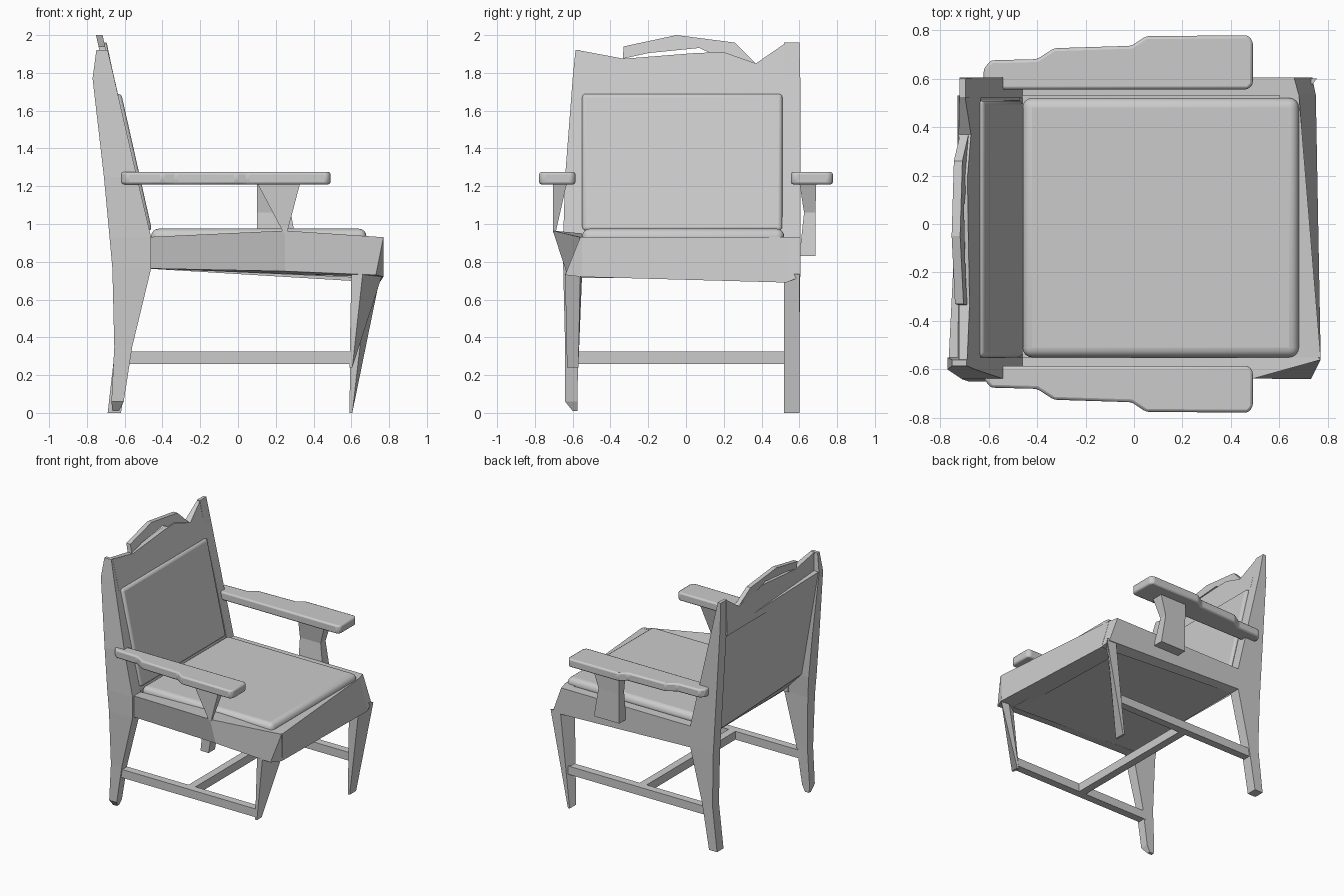
import bpy
import bmesh

cube = bpy.data.objects.get("Cube")
if cube:
    bpy.data.objects.remove(cube, do_unlink=True)

grey = bpy.data.materials.new("plain_grey")
grey.use_nodes = True
shade = (0.6, 0.6, 0.6, 1)
grey.diffuse_color = shade
grey.node_tree.nodes["Principled BSDF"].inputs["Base Color"].default_value = shade


def finish(name, bm, bevel=0, segments=3):
    """Turn a bmesh into an object, optionally with rounded edges."""
    bmesh.ops.recalc_face_normals(bm, faces=bm.faces)
    mesh = bpy.data.meshes.new(name)
    bm.to_mesh(mesh)
    bm.free()
    mesh.materials.append(grey)
    obj = bpy.data.objects.new(name, mesh)
    bpy.context.collection.objects.link(obj)
    if bevel:
        mod = obj.modifiers.new("rounding", "BEVEL")
        mod.width = bevel
        mod.segments = segments
        mod.limit_method = "ANGLE"
        bpy.ops.object.select_all(action="DESELECT")
        obj.select_set(True)
        bpy.context.view_layer.objects.active = obj
        bpy.ops.object.shade_smooth_by_angle()


def skin(name, rings, **options):
    """Join matching rings of points into a closed solid."""
    bm = bmesh.new()
    loops = [[bm.verts.new(p) for p in ring] for ring in rings]
    for low, high in zip(loops, loops[1:]):
        for i in range(len(low)):
            j = (i + 1) % len(low)
            bm.faces.new((low[i], low[j], high[j], high[i]))
    bm.faces.new(loops[0])
    bm.faces.new(loops[-1])
    finish(name, bm, **options)


def bar(name, rows, **options):
    """Loft upright rectangles: each row is a height, an x range and a y range."""
    rings = [[(x0, y0, z), (x1, y0, z), (x1, y1, z), (x0, y1, z)]
             for z, x0, x1, y0, y1 in rows]
    skin(name, rings, **options)


def box(name, x0, x1, y0, y1, z0, z1, **options):
    bar(name, [(z0, x0, x1, y0, y1), (z1, x0, x1, y0, y1)], **options)


def across(name, sections):
    """Loft (x, z) profiles, each placed at its own y."""
    skin(name, [[(x, y, z) for x, z in profile] for y, profile in sections])


def along(name, sections):
    """Loft (y, z) profiles, each placed at its own x."""
    skin(name, [[(x, y, z) for y, z in profile] for x, profile in sections])


# Back posts, each one running from foot to top
bar("right_back_post", [
    (0.01, -0.665, -0.63, -0.6, -0.575),
    (0.06, -0.67, -0.605, -0.64, -0.575),
    (0.35, -0.655, -0.56, -0.64, -0.57),
    (0.765, -0.665, -0.46, -0.65, -0.56),
    (0.93, -0.68, -0.46, -0.65, -0.55),
    (1.25, -0.71, -0.535, -0.64, -0.55),
    (1.77, -0.77, -0.655, -0.6, -0.55),
    (1.92, -0.75, -0.69, -0.585, -0.56)])
bar("left_back_post", [
    (0, -0.69, -0.62, 0.52, 0.6),
    (0.35, -0.65, -0.56, 0.52, 0.6),
    (0.765, -0.66, -0.46, 0.52, 0.605),
    (0.93, -0.67, -0.46, 0.52, 0.605),
    (1.77, -0.72, -0.655, 0.52, 0.605),
    (1.96, -0.72, -0.695, 0.52, 0.6)])

# Front legs: diagonal fins tapering to the foot
for name, y0, y1, foot, top in (
        ("right_front_leg", -0.63, -0.57, 0.24,
         [(0.6, -0.62), (0.66, -0.64), (0.765, -0.56), (0.7, -0.55)]),
        ("left_front_leg", 0.52, 0.6, 0,
         [(0.6, 0.52), (0.69, 0.52), (0.755, 0.6), (0.67, 0.6)])):
    skin(name, [[(0.59, y0, foot), (0.605, y0, foot), (0.605, y1, foot), (0.59, y1, foot)],
                [(x, y, 0.735) for x, y in top]])

# Seat frame, with the right rail bulging out to meet its arm support
skin("right_seat_rail", [
    [(-0.5, -0.55, 0.765), (-0.5, -0.63, 0.765), (-0.5, -0.63, 0.93), (-0.5, -0.55, 0.93)],
    [(0.25, -0.55, 0.735), (0.25, -0.635, 0.75), (0.25, -0.705, 0.965), (0.25, -0.55, 0.95)],
    [(0.77, -0.55, 0.72), (0.73, -0.64, 0.73), (0.77, -0.56, 0.93), (0.76, -0.55, 0.93)]])
skin("left_seat_rail", [
    [(-0.5, 0.53, 0.765), (-0.5, 0.605, 0.765), (-0.5, 0.605, 0.93), (-0.5, 0.53, 0.93)],
    [(0.75, 0.53, 0.69), (0.735, 0.605, 0.72), (0.66, 0.605, 0.93), (0.68, 0.53, 0.93)]])
across("front_seat_rail", [
    (-0.55, [(0.6, 0.72), (0.77, 0.72), (0.77, 0.93), (0.6, 0.93)]),
    (0.535, [(0.6, 0.69), (0.75, 0.69), (0.68, 0.93), (0.6, 0.93)])])
across("seat_base", [(y, [(-0.46, 0.765), (0.65, 0.715), (0.65, 0.9), (-0.46, 0.9)])
                     for y in (-0.56, 0.54)])
box("seat_cushion", -0.46, 0.68, -0.55, 0.52, 0.82, 0.975, bevel=0.04, segments=4)

# Backrest: a slightly twisted panel set between the posts, and its cushion
across("back_panel", [
    (-0.57, [(-0.46, 0.77), (-0.62, 0.94), (-0.765, 1.78), (-0.66, 1.78), (-0.47, 0.95)]),
    (0.53, [(-0.46, 0.77), (-0.6, 0.875), (-0.71, 1.71), (-0.645, 1.71), (-0.47, 0.95)])])
bar("back_cushion", [
    (0.965, -0.56, -0.455, -0.55, 0.51),
    (1.69, -0.68, -0.618, -0.55, 0.51)], bevel=0.02)


def slab(name, outline, setback, depth):
    """Extrude an upright outline backwards from the leaning front plane."""
    def front(z):
        return -0.46 - 0.231 * (z - 0.93) - setback
    skin(name, [[(front(z), y, z) for y, z in outline],
                [(front(z) - depth(z), y, z) for y, z in outline]])


slab("top_rail", [(-0.57, 1.68), (0.53, 1.68), (0.53, 1.96), (0.37, 1.85),
                  (0.2, 1.91), (0.05, 1.905), (-0.33, 1.875), (-0.57, 1.92)],
     0, lambda z: 0.095 - 0.26 * (z - 1.68))
slab("top_handle", [(0.37, 1.85), (0.26, 1.96), (-0.05, 2.0), (-0.33, 1.94),
                    (-0.335, 1.875), (-0.2, 1.905), (0.07, 1.932), (0.14, 1.9)],
     0.01, lambda z: 0.035)

# Armrests, widening in steps towards the front
outer_edge = [(-0.62, 0.64), (-0.59, 0.675), (-0.4, 0.68), (-0.33, 0.725),
              (-0.01, 0.735), (0.05, 0.775), (0.47, 0.778), (0.49, 0.755)]
for side, sign, inner in (("right", -1, 0.585), ("left", 1, 0.555)):
    outline = outer_edge + [(0.49, inner + 0.02), (0.47, inner), (-0.62, inner)]
    skin(side + "_armrest", [[(x, sign * y, z) for x, y in outline]
                             for z in (1.21, 1.275)], bevel=0.012, segments=2)

# Arm supports: a pointed wedge on the right, a pinched block on the left
bar("right_arm_support", [
    (0.955, 0.24, 0.26, -0.705, -0.69),
    (1.22, 0.1, 0.33, -0.705, -0.63)])
bar("left_arm_support", [
    (0.83, 0.1, 0.32, 0.6, 0.685),
    (1.06, 0.1, 0.28, 0.625, 0.685),
    (1.22, 0.1, 0.33, 0.6, 0.69)])

# Stretchers between the legs
box("right_stretcher", -0.6, 0.6, -0.63, -0.57, 0.26, 0.325)
box("left_stretcher", -0.6, 0.61, 0.53, 0.59, 0.26, 0.325)
box("cross_stretcher", -0.03, 0.03, -0.58, 0.54, 0.26, 0.325)
